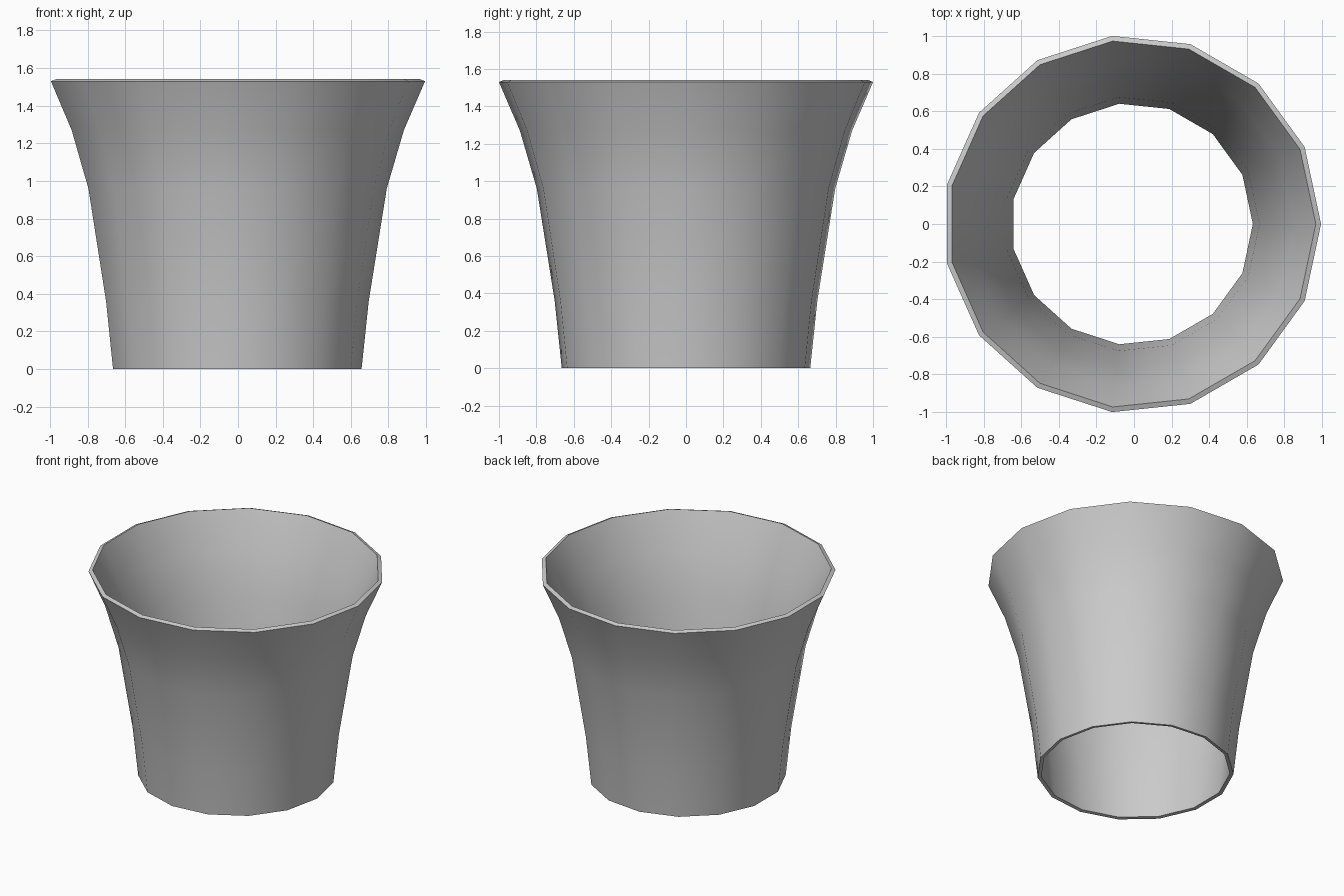
import bpy, bmesh, math

if "Cube" in bpy.data.objects:
    bpy.data.objects.remove(bpy.data.objects["Cube"])

SIDES = 15
OFFSET_X = -0.011  # centres the odd-sided ring on its bounds

# Closed wall section (radius, height): up the outside, down the inside
section = [
    (0.668, 0.0), (0.706, 0.36), (0.802, 0.96), (0.893, 1.27), (1.0055, 1.53),
    (0.978, 1.541), (0.867, 1.281), (0.775, 0.966), (0.678, 0.364), (0.643, 0.004),
]

# Flared open pot wall, revolved around z
bm = bmesh.new()
rings = []
for i in range(SIDES):
    a = 2 * math.pi * i / SIDES
    rings.append([bm.verts.new((r * math.cos(a) + OFFSET_X, r * math.sin(a), z))
                  for r, z in section])
n = len(section)
for i in range(SIDES):
    a, b = rings[i], rings[(i + 1) % SIDES]
    for j in range(n):
        k = (j + 1) % n
        bm.faces.new((a[j], b[j], b[k], a[k]))
bmesh.ops.recalc_face_normals(bm, faces=bm.faces)

mesh = bpy.data.meshes.new("pot_wall")
bm.to_mesh(mesh)
bm.free()
pot = bpy.data.objects.new("pot_wall", mesh)
bpy.context.collection.objects.link(pot)

# Smooth walls with crisp rim and foot edges
bpy.context.view_layer.objects.active = pot
pot.select_set(True)
bpy.ops.object.shade_smooth_by_angle(angle=math.radians(40))
